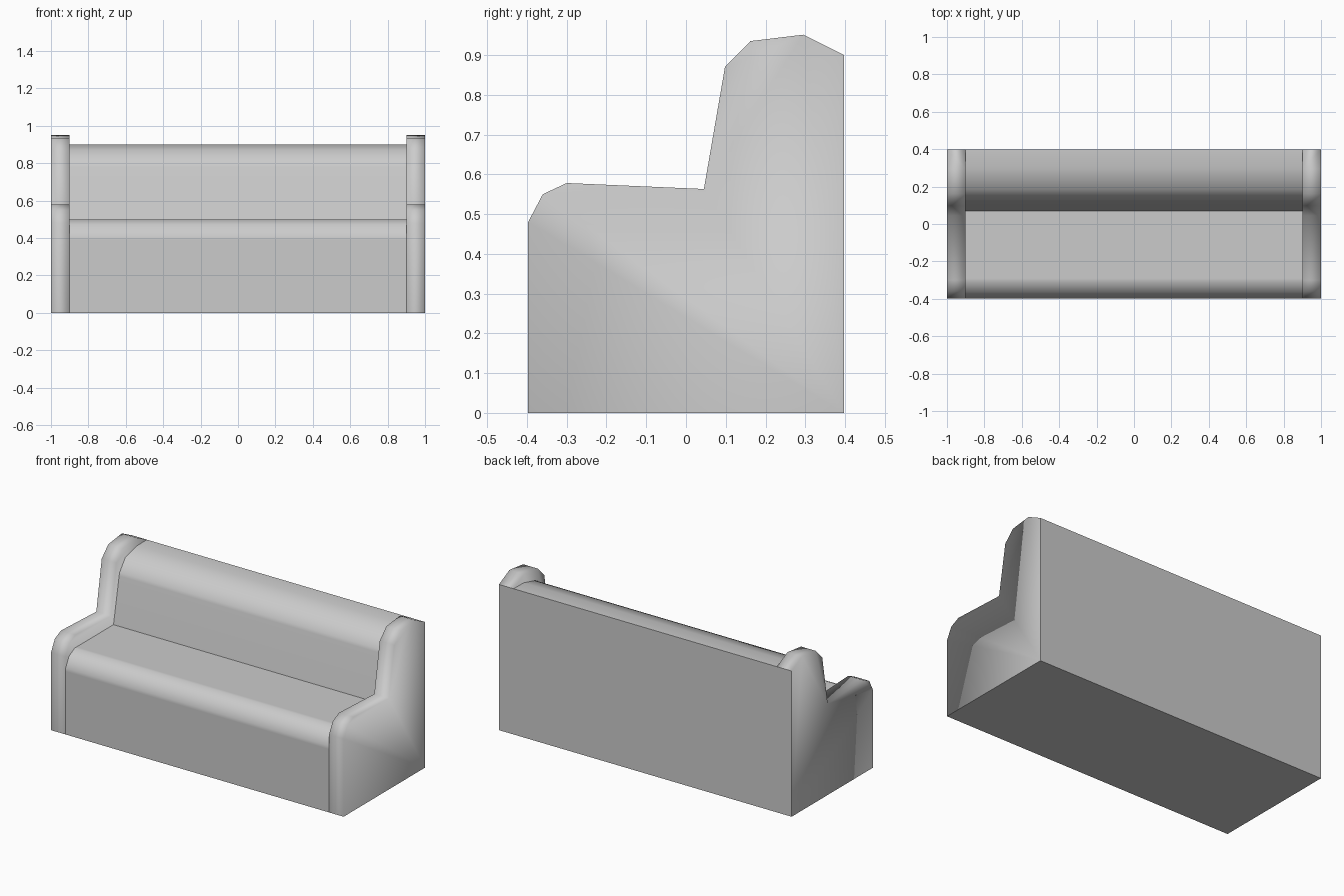
import bpy
import bmesh

if "Cube" in bpy.data.objects:
    bpy.data.objects.remove(bpy.data.objects["Cube"], do_unlink=True)

BACK = 0.397

# Single upholstery colour
fabric = bpy.data.materials.new("light grey fabric")
fabric.use_nodes = True
colour = (0.6, 0.6, 0.6, 1)
fabric.diffuse_color = colour
fabric.node_tree.nodes["Principled BSDF"].inputs["Base Color"].default_value = colour


def extrude_profile(name, profile, x0, x1, is_sharp):
    """Sweep a (y, z) side profile from x0 to x1, smooth except at chosen edges."""
    bm = bmesh.new()
    face = bm.faces.new([bm.verts.new((x0, y, z)) for y, z in profile])
    swept = bmesh.ops.extrude_face_region(bm, geom=[face], use_keep_orig=True)
    moved = [v for v in swept["geom"] if isinstance(v, bmesh.types.BMVert)]
    bmesh.ops.translate(bm, verts=moved, vec=(x1 - x0, 0, 0))
    bmesh.ops.recalc_face_normals(bm, faces=bm.faces)
    for f in bm.faces:
        f.smooth = True
    for e in bm.edges:
        e.smooth = not is_sharp(e)
    mesh = bpy.data.meshes.new(name)
    bm.to_mesh(mesh)
    bm.free()
    mesh.materials.append(fabric)
    obj = bpy.data.objects.new(name, mesh)
    bpy.context.collection.objects.link(obj)
    return obj


def on_base_or_back(e):
    return all(v.co.z < 0.001 for v in e.verts) or all(v.co.y > BACK - 0.001 for v in e.verts)


def body_sharp(e):
    a, b = (v.co for v in e.verts)
    seam = abs(a.y - 0.07) < 0.001 and abs(b.y - 0.07) < 0.001
    side = abs(a.x - b.x) < 0.001
    return on_base_or_back(e) or seam or side


# Seat and backrest, with support points keeping the broad planes flat
body_profile = [
    (-BACK, 0), (-BACK, 0.39), (-BACK, 0.41), (-0.365, 0.47), (-0.31, 0.5),
    (-0.29, 0.5), (0.07, 0.5), (0.125, 0.78), (0.13, 0.8), (0.185, 0.87),
    (0.3, 0.9), (BACK, 0.9), (BACK, 0),
]
extrude_profile("seat_and_backrest", body_profile, -0.9, 0.9, body_sharp)

# Stepped side panels
arm_profile = [
    (-BACK, 0), (-BACK, 0.48), (-0.36, 0.55), (-0.3, 0.578), (0.045, 0.563),
    (0.098, 0.87), (0.162, 0.935), (0.295, 0.951), (BACK, 0.9), (BACK, 0),
]
for side, name in ((1, "left_side_panel"), (-1, "right_side_panel")):
    extrude_profile(name, arm_profile, side * 0.9, side, on_base_or_back)
